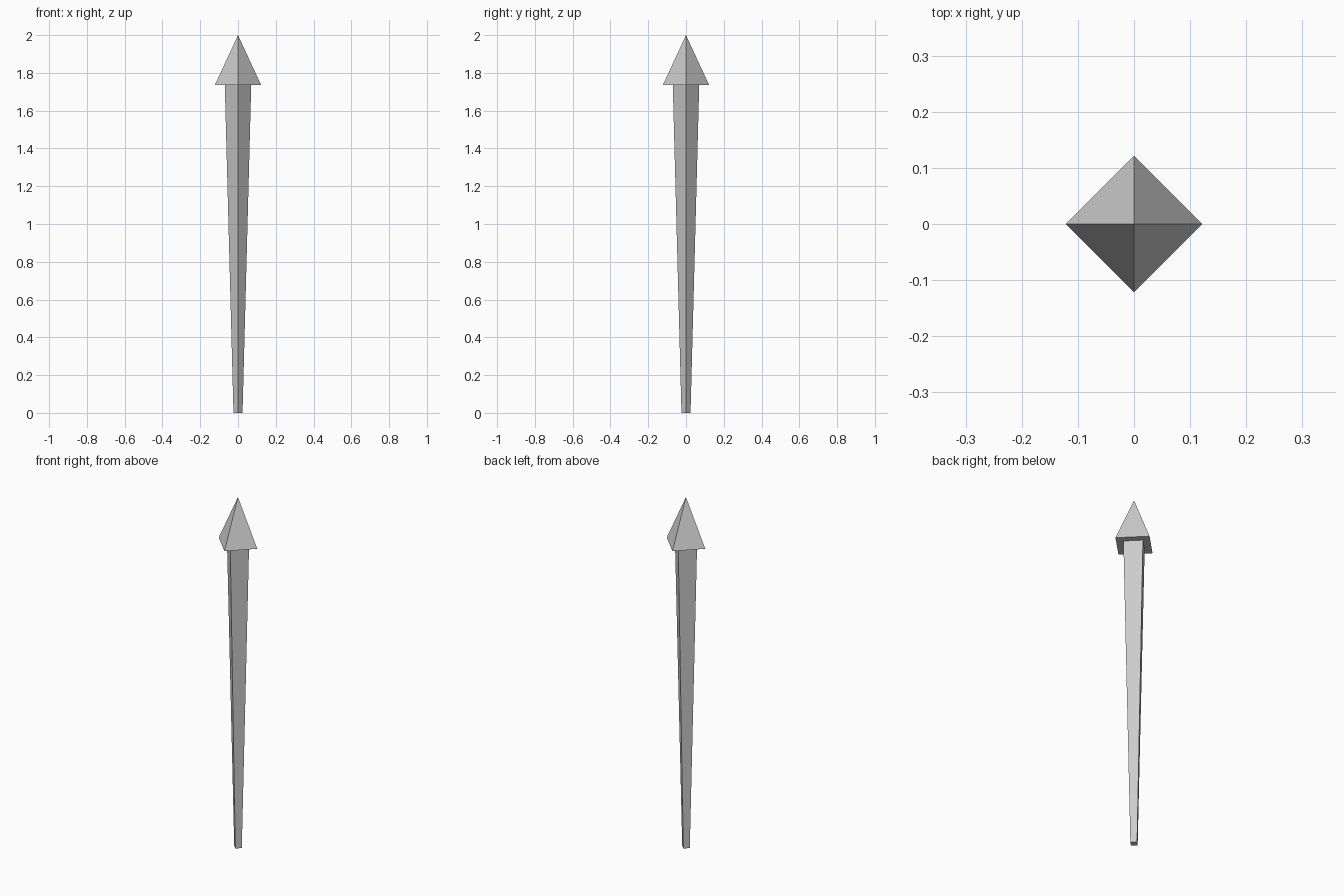
import bpy

if "Cube" in bpy.data.objects:
    bpy.data.objects.remove(bpy.data.objects["Cube"])

HEAD_Z, TOP_Z = 1.737, 2.0


def four_sided(name, r_bottom, r_top, z0, z1):
    """Flat-shaded four-sided tapered solid with corners on the x and y axes."""
    bpy.ops.mesh.primitive_cone_add(vertices=4, radius1=r_bottom, radius2=r_top,
                                    depth=z1 - z0, location=(0, 0, (z0 + z1) / 2))
    bpy.context.object.name = name


# Shaft, widening upward
four_sided("shaft", 0.024, 0.07, 0.0, HEAD_Z)

# Pointed pyramid head
four_sided("head", 0.122, 0.0, HEAD_Z, TOP_Z)
